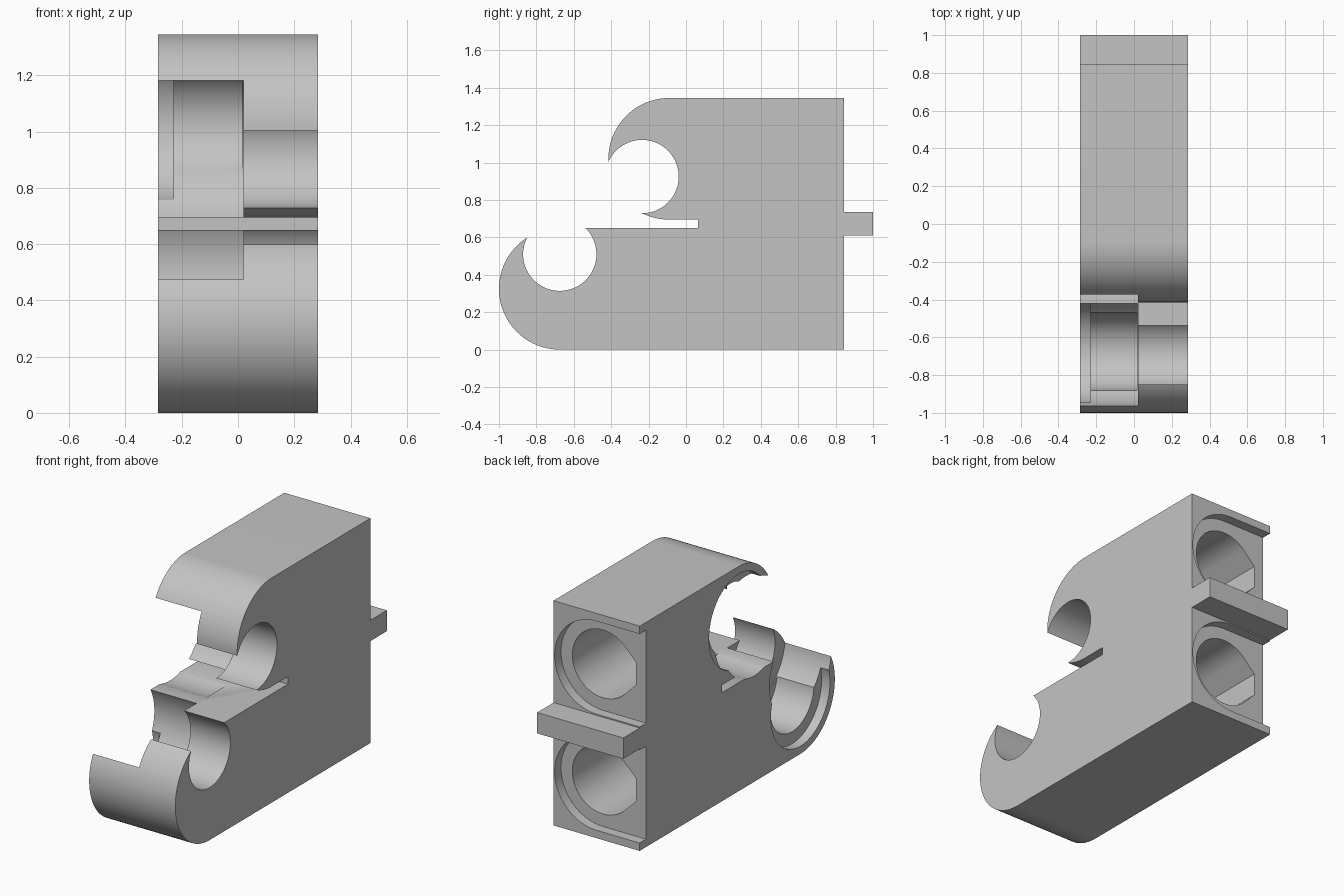
import bpy, bmesh, math

cube = bpy.data.objects.get("Cube")
if cube:
    bpy.data.objects.remove(cube)

grey = bpy.data.materials.new("light_grey")
grey.use_nodes = True
grey.diffuse_color = (0.55, 0.55, 0.55, 1)
grey.node_tree.nodes["Principled BSDF"].inputs["Base Color"].default_value = (0.55, 0.55, 0.55, 1)

HALF = 0.285           # half the width
BACK = 0.845           # back face of the body
ROUND = 0.325          # radius of the rounded arm ends


def arc(center, radius, start, end, steps=48):
    """Points on an arc, angles in degrees."""
    result = []
    for i in range(steps + 1):
        a = math.radians(start + (end - start) * i / steps)
        result.append((center[0] + radius * math.cos(a), center[1] + radius * math.sin(a)))
    return result


def circle(center, radius):
    return arc(center, radius, 0, 360, 96)[:-1]


def prism(name, points, lo, hi, axis="x"):
    """Extrude an outline along x (points are y, z) or y (points are x, z)."""
    bm = bmesh.new()

    def place(p, d):
        return (d, p[0], p[1]) if axis == "x" else (p[0], d, p[1])

    a = [bm.verts.new(place(p, lo)) for p in points]
    b = [bm.verts.new(place(p, hi)) for p in points]
    bm.faces.new(a)
    bm.faces.new(b)
    for i in range(len(a)):
        j = (i + 1) % len(a)
        bm.faces.new((a[i], a[j], b[j], b[i]))
    bmesh.ops.recalc_face_normals(bm, faces=bm.faces)
    mesh = bpy.data.meshes.new(name)
    bm.to_mesh(mesh)
    bm.free()
    mesh.materials.append(grey)
    obj = bpy.data.objects.new(name, mesh)
    bpy.context.collection.objects.link(obj)
    return obj


def cut(target, cutter):
    cutter.hide_render = True
    mod = target.modifiers.new("cut", "BOOLEAN")
    mod.operation = "DIFFERENCE"
    mod.solver = "EXACT"
    mod.object = cutter
    bpy.context.view_layer.objects.active = target
    bpy.ops.object.modifier_apply(modifier=mod.name)
    bpy.data.objects.remove(cutter)


# Body: two stacked arms with round ends, a slot between them, a tab at the back
upper_end, lower_end = (-0.09, 1.02), (-0.675, 0.325)
outline = [(BACK, 0), (BACK, 0.61), (1, 0.61), (1, 0.735), (BACK, 0.735), (BACK, 1.345)]
outline += arc(upper_end, ROUND, 90, 270)
outline += [(0.065, 0.695), (0.065, 0.65)]
outline += arc(lower_end, ROUND, 90, 270)
body = prism("clip_body", outline, -HALF, HALF)

# Hook openings: a narrow slot through the arm, a wider one from one side,
# and a stepped socket in the middle of each round end
for end, opening in ((upper_end, (-0.235, 0.925)), (lower_end, (-0.675, 0.51))):
    cut(body, prism("narrow_opening", circle(opening, 0.196), -0.4, 0.4))
    cut(body, prism("wide_opening", circle(opening, 0.291), -0.4, 0.02))
    cut(body, prism("end_socket", circle(end, 0.207), -0.4, 0.015))
    cut(body, prism("end_recess", circle(end, 0.279), -0.4, -0.23))

# Back sockets: shallow recess open at one side, then a deep teardrop hole
for z in (upper_end[1], lower_end[1]):
    recess = arc((0, z), 0.278, -90, 90) + [(-0.4, z + 0.278), (-0.4, z - 0.278)]
    cut(body, prism("back_recess", recess, 0.785, 0.9, "y"))
    r, flat = 0.203, -0.22
    h = r * math.sqrt(2) + flat
    hole = arc((0, z), r, -135, 135, 72) + [(flat, z + h), (flat, z - h)]
    # the tab lies between the two sockets and stays whole
    cut(body, prism("back_hole", hole, 0.25, 0.82, "y"))

# Smooth curved walls, sharp edges
bpy.ops.object.select_all(action="DESELECT")
body.select_set(True)
bpy.context.view_layer.objects.active = body
bpy.ops.object.shade_smooth_by_angle(angle=math.radians(25))
